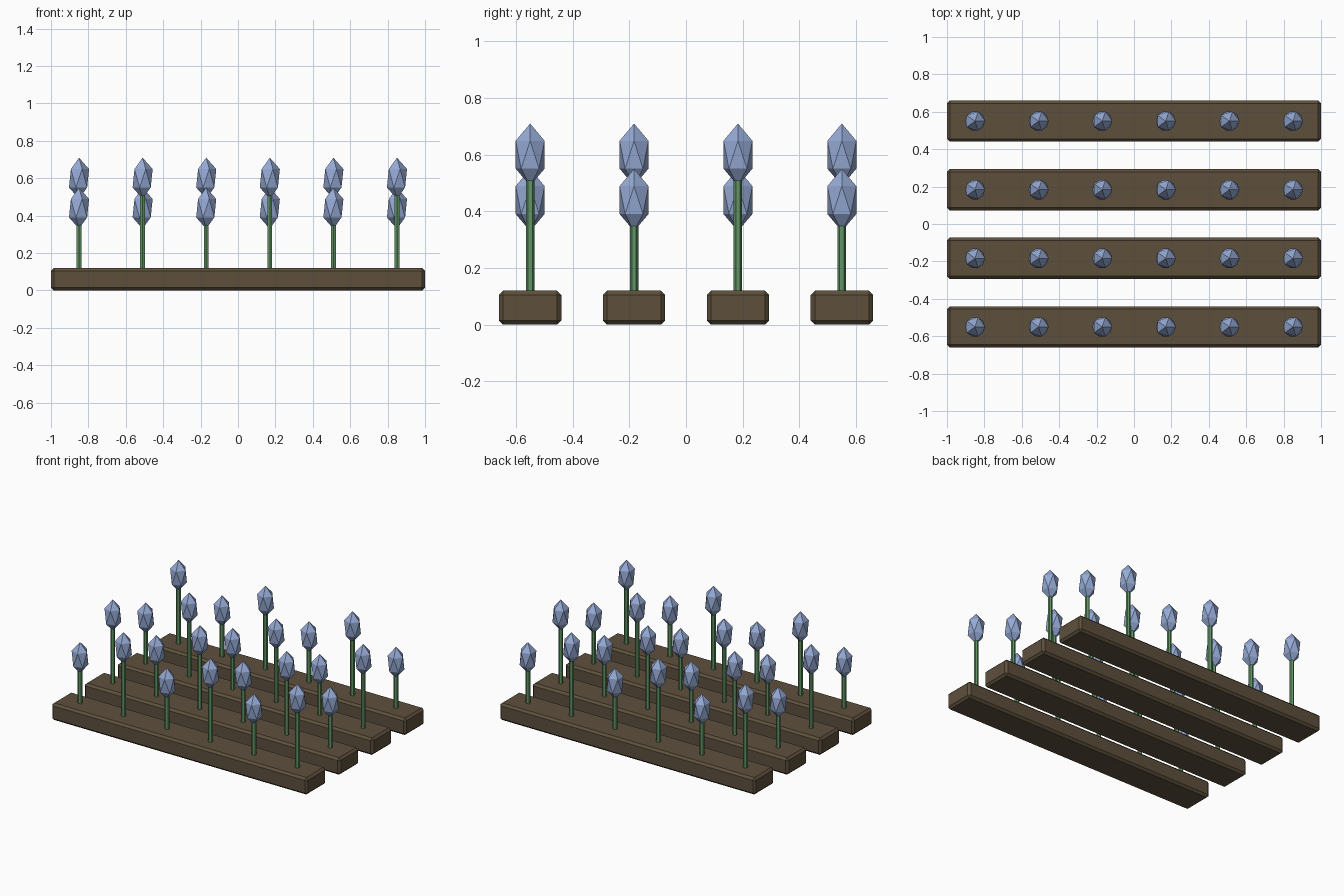
import bpy

if "Cube" in bpy.data.objects:
    bpy.data.objects.remove(bpy.data.objects["Cube"])


def material(name, rgb):
    m = bpy.data.materials.new(name)
    m.diffuse_color = (*rgb, 1)
    m.use_nodes = True
    m.node_tree.nodes["Principled BSDF"].inputs["Base Color"].default_value = m.diffuse_color
    return m


SOIL = material("soil", (0.11, 0.08, 0.046))
GREEN = material("stem_green", (0.12, 0.30, 0.13))
BLUE = material("bud_blue", (0.30, 0.40, 0.66))


def finish(name, mat):
    ob = bpy.context.object
    ob.name = name
    ob.data.materials.append(mat)
    return ob


# Raised soil row with chamfered edges
def bed(row, y):
    bpy.ops.mesh.primitive_cube_add(size=1, location=(0, y, BED_H / 2))
    ob = bpy.context.object
    ob.scale = (2, 0.22, BED_H)
    bpy.ops.object.transform_apply(location=False, rotation=False, scale=True)
    bev = ob.modifiers.new("chamfer", 'BEVEL')
    bev.width = 0.015
    bev.segments = 1
    finish(f"soil_row_{row}", SOIL)


# Thin six-sided stem carrying a stretched icosahedron bud
def flower(tag, x, y, bud_z):
    z0, z1 = BED_H - 0.02, bud_z - 0.09
    bpy.ops.mesh.primitive_cylinder_add(vertices=6, radius=0.015, depth=z1 - z0,
                                        location=(x, y, (z0 + z1) / 2))
    finish(f"stem_{tag}", GREEN)
    bpy.ops.mesh.primitive_ico_sphere_add(subdivisions=1, radius=1, location=(x, y, bud_z))
    bpy.context.object.scale = (0.06, 0.06, 0.11)
    finish(f"bud_{tag}", BLUE)


BED_H = 0.12
for row in range(4):
    y = -0.55 + row * 1.1 / 3
    bed(row, y)
    # tall and short flowers alternate in a checkerboard
    for col in range(6):
        flower(f"{row}_{col}", -0.85 + col * 0.34, y, 0.60 if (row + col) % 2 else 0.44)
